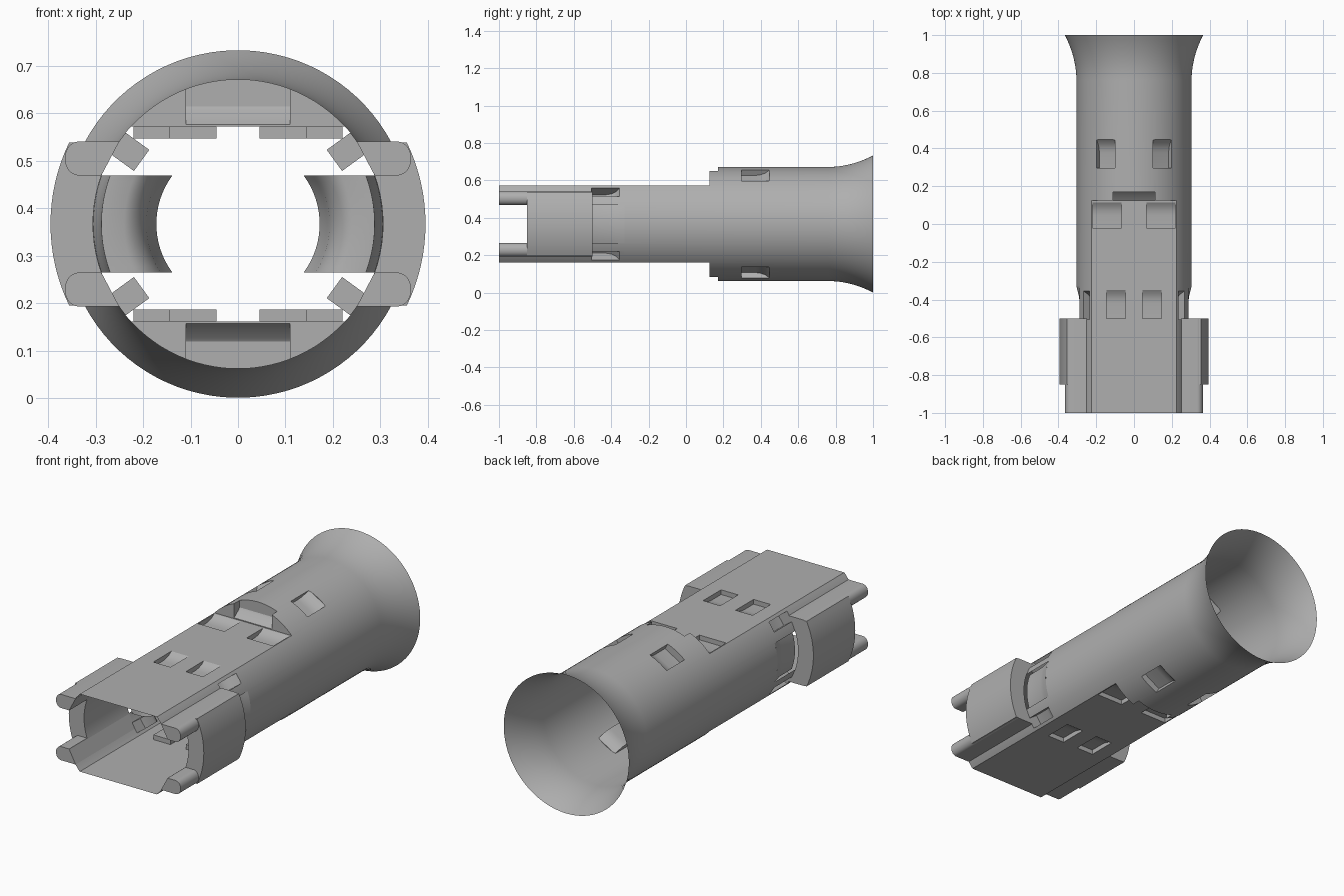
import bpy, bmesh, math
from mathutils import Vector

if "Cube" in bpy.data.objects:
    bpy.data.objects.remove(bpy.data.objects["Cube"], do_unlink=True)

AXIS_Z = 0.367   # height of the tube axis
R = 0.305        # tube radius
FLAT = 0.205     # flat plates, measured from the axis
SLIT = 0.102     # half height of the side openings

grey = bpy.data.materials.new("plain_grey")
grey.use_nodes = True
grey.diffuse_color = (0.43, 0.43, 0.43, 1)
grey.node_tree.nodes["Principled BSDF"].inputs["Base Color"].default_value = (0.43, 0.43, 0.43, 1)


def make_object(name, bm):
    mesh = bpy.data.meshes.new(name)
    bmesh.ops.recalc_face_normals(bm, faces=bm.faces)
    bm.to_mesh(mesh)
    bm.free()
    mesh.materials.append(grey)
    obj = bpy.data.objects.new(name, mesh)
    obj.location.z = AXIS_Z
    bpy.context.collection.objects.link(obj)
    return obj


def prism(name, points, offset):
    """Extrude a closed outline along an offset vector."""
    bm = bmesh.new()
    near = [bm.verts.new(p) for p in points]
    far = [bm.verts.new(Vector(p) + Vector(offset)) for p in points]
    bm.faces.new(near)
    bm.faces.new(far)
    for i in range(len(near)):
        j = (i + 1) % len(near)
        bm.faces.new((near[i], near[j], far[j], far[i]))
    return make_object(name, bm)


def smooth(obj, degrees=30):
    bpy.ops.object.select_all(action='DESELECT')
    obj.select_set(True)
    bpy.context.view_layer.objects.active = obj
    bpy.ops.object.shade_smooth_by_angle(angle=math.radians(degrees))


def cut(target, cutter):
    mod = target.modifiers.new("cut", 'BOOLEAN')
    mod.operation = 'DIFFERENCE'
    mod.solver = 'EXACT'
    mod.object = cutter
    bpy.context.view_layer.objects.active = target
    bpy.ops.object.modifier_apply(modifier=mod.name)
    bpy.data.objects.remove(cutter, do_unlink=True)


def pocket(sx, sz, degrees, side, width, floor, y0, y1):
    """Cutter with a ramped rear end, facing outward at an angle."""
    a = math.radians(degrees)
    n = Vector((sx * math.cos(a), 0, sz * math.sin(a)))
    t = Vector((-sx * math.sin(a), 0, sz * math.cos(a)))
    top = FLAT if degrees == 90 else R - 0.003
    d = top - floor
    outline = [(y0, 0.36), (y0, floor), (y1 - 0.07, floor), (y1 - 0.045, floor + 0.12 * d),
               (y1 - 0.02, floor + 0.45 * d), (y1, top), (y1, 0.36)]
    pts = [n * h + t * (side - width / 2) + Vector((0, y, 0)) for y, h in outline]
    return prism("pocket_cutter", pts, t * width)


# Body: round tube with flared rear, made solid first
profile = [(-1, R), (-0.5, R), (-0.33, R), (0.76, R)]
profile += [(0.76 + 0.24 * i / 10, R + 0.061 * (i / 10) ** 2) for i in range(1, 11)]
SEG = 96
bm = bmesh.new()
rings = []
for y, r in profile:
    angles = [2 * math.pi * (k + 0.5) / SEG for k in range(SEG)]
    rings.append([bm.verts.new((r * math.cos(a), y, r * math.sin(a))) for a in angles])
for lower, upper in zip(rings, rings[1:]):
    for k in range(SEG):
        m = (k + 1) % SEG
        bm.faces.new((lower[k], lower[m], upper[m], upper[k]))
bm.faces.new(rings[0])
bm.faces.new(rings[-1])
body = make_object("tube_body", bm)

for sz in (1, -1):
    # Flat top and bottom, ending in a step
    cut(body, prism("flat_cutter", [(-0.5, -1.1, sz * FLAT), (-0.5, 0.125, sz * FLAT),
                                    (-0.5, 0.125, sz * 0.5), (-0.5, -1.1, sz * 0.5)], (1, 0, 0)))
    # Notch with a sloping floor in the step
    outline = [(0.12, 0.2055), (0.165, 0.24), (0.17, 0.248), (0.17, 0.4), (0.12, 0.4)]
    cut(body, prism("notch_cutter", [(-0.11, y, sz * z) for y, z in outline], (0.22, 0, 0)))
    for sx in (1, -1):
        cut(body, pocket(sx, sz, 90, -0.095, 0.10, 0.18, -0.5, -0.35))
        cut(body, pocket(sx, sz, 90, -0.1425, 0.155, 0.18, -0.02, 0.115))
        cut(body, pocket(sx, sz, 60, 0, 0.113, 0.268, 0.297, 0.447))
        cut(body, pocket(sx, sz, 36, -0.011, 0.055, 0.243, -0.505, -0.355))

# Turn the solid into a thin shell: open both ends and the side slits
bm = bmesh.new()
bm.from_mesh(body.data)
ends = [f for f in bm.faces if all(abs(v.co.y) > 0.999 for v in f.verts)]
bmesh.ops.delete(bm, geom=ends, context='FACES')
for z in (SLIT, -SLIT):
    front = [f for f in bm.faces if max(v.co.y for v in f.verts) < -0.32]
    geom = front + list({e for f in front for e in f.edges}) + list({v for f in front for v in f.verts})
    bmesh.ops.bisect_plane(bm, geom=geom, plane_co=(0, 0, z), plane_no=(0, 0, 1))
slits = [f for f in bm.faces if max(v.co.y for v in f.verts) < -0.32
         and all(abs(v.co.z) < SLIT + 0.001 for v in f.verts)]
bmesh.ops.delete(bm, geom=slits, context='FACES')
bm.to_mesh(body.data)
bm.free()
smooth(body)


def arc(radius, half, sx, y, steps=16):
    zs = [half * (2 * i / steps - 1) for i in range(steps + 1)]
    return [(sx * math.sqrt(radius ** 2 - z * z), y, z) for z in zs]


lip = [(R, -0.33), (0.297, -0.36), (0.29, -0.39), (0.288, -0.499), (0.24, -0.499),
       (0.222, -0.49), (0.205, -0.47), (0.193, -0.44), (0.188, -0.41), (0.172, -0.36)]
for sx, side in ((1, "left"), (-1, "right")):
    # Curved retaining lip inside the side opening
    bm = bmesh.new()
    rows = [[bm.verts.new(p) for p in arc(r, SLIT, sx, y)] for r, y in lip]
    for a, b in zip(rows, rows[1:]):
        for i in range(len(a) - 1):
            bm.faces.new((a[i], a[i + 1], b[i + 1], b[i]))
    smooth(make_object(side + "_inner_lip", bm), 35)

    # Curved side grip
    outline = arc(0.395, 0.172, sx, -0.85) + arc(0.3055, 0.172, sx, -0.85)[::-1]
    smooth(prism(side + "_side_grip", outline, (0, 0.35, 0)))

    # Rounded rails above and below the grip
    for sz, level in ((1, "upper"), (-1, "lower")):
        mid, half = 0.138, 0.036
        outline = [(0.288, mid - half), (0.25, mid + half)]
        for i in range(13):
            a = math.pi / 2 - math.pi * i / 12
            outline.append((0.335 + 0.03 * math.cos(a), mid + half * math.sin(a)))
        pts = [(sx * x, -1, sz * z) for x, z in outline]
        smooth(prism(f"{side}_{level}_rail", pts, (0, 0.5, 0)))
